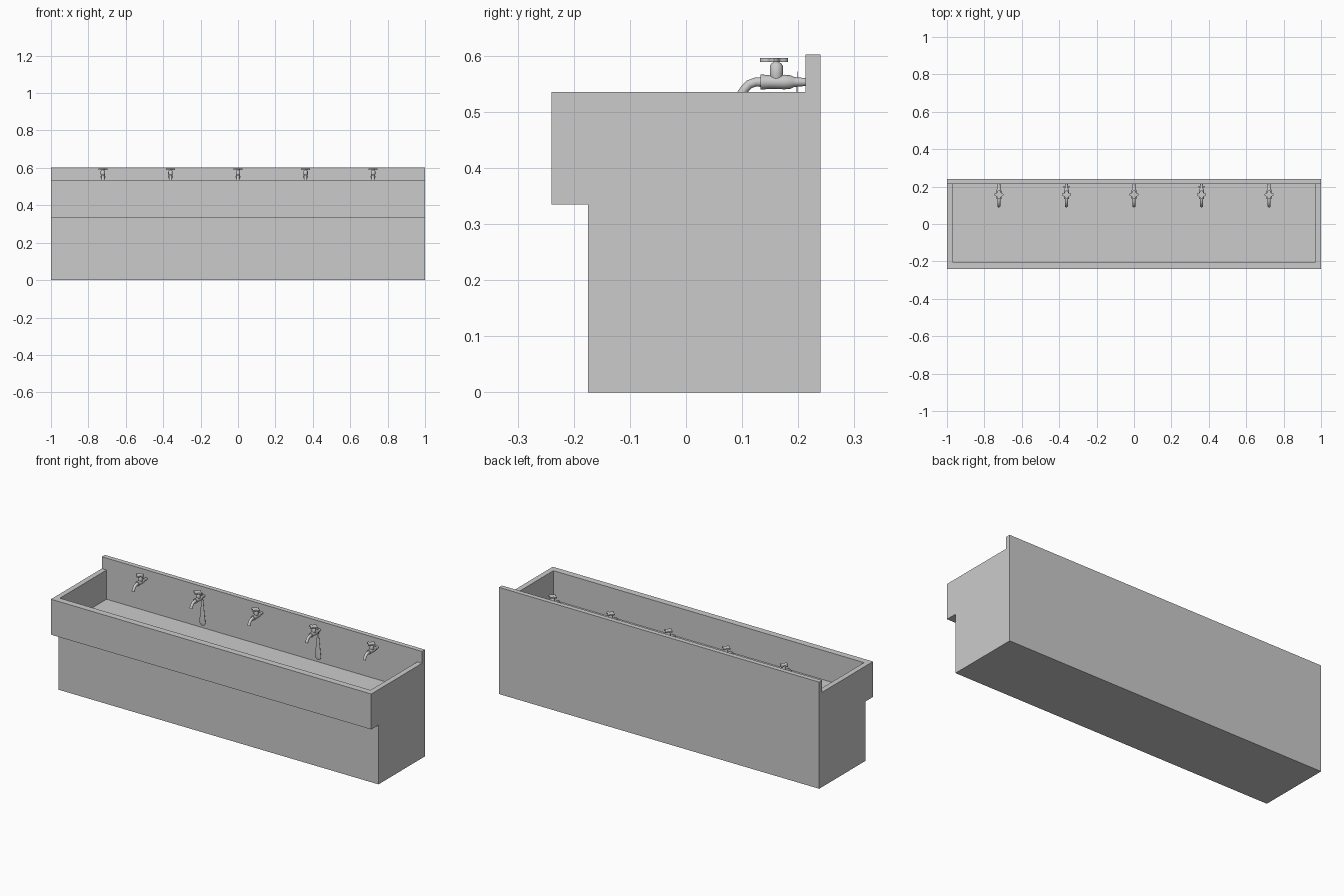
import bpy, bmesh, math
from mathutils import Vector

cube = bpy.data.objects.get("Cube")
if cube:
    bpy.data.objects.remove(cube, do_unlink=True)

grey = bpy.data.materials.new("plain_grey")
grey.use_nodes = True
GREY = (0.6, 0.6, 0.6, 1)
grey.diffuse_color = GREY
grey.node_tree.nodes["Principled BSDF"].inputs["Base Color"].default_value = GREY


def make_object(name, bm, smooth=False):
    bmesh.ops.recalc_face_normals(bm, faces=bm.faces)
    mesh = bpy.data.meshes.new(name)
    bm.to_mesh(mesh)
    bm.free()
    mesh.materials.append(grey)
    obj = bpy.data.objects.new(name, mesh)
    bpy.context.collection.objects.link(obj)
    if smooth:
        bpy.ops.object.select_all(action="DESELECT")
        obj.select_set(True)
        bpy.context.view_layer.objects.active = obj
        bpy.ops.object.shade_smooth_by_angle(angle=math.radians(40))
    return obj


def extrude_profile(name, points, x0, x1):
    """Side profile (y, z) swept along x."""
    bm = bmesh.new()
    face = bm.faces.new([bm.verts.new((x0, y, z)) for y, z in points])
    side = bmesh.ops.extrude_face_region(bm, geom=[face])["geom"]
    bmesh.ops.translate(bm, vec=(x1 - x0, 0, 0),
                        verts=[v for v in side if isinstance(v, bmesh.types.BMVert)])
    return make_object(name, bm)


def tube(bm, stations, sides=14):
    """Capped tube through (centre, radius) stations, rings square to the path."""
    centres = [Vector(c) for c, r in stations]
    rings = []
    for i, (c, r) in enumerate(stations):
        a, b = centres[max(i - 1, 0)], centres[min(i + 1, len(centres) - 1)]
        turn = (b - a).to_track_quat("Z", "X")
        rings.append([bm.verts.new(centres[i] + turn @ Vector(
            (r * math.cos(k * math.tau / sides), r * math.sin(k * math.tau / sides), 0)))
            for k in range(sides)])
    for p, q in zip(rings, rings[1:]):
        for k in range(sides):
            n = (k + 1) % sides
            bm.faces.new((p[k], p[n], q[n], q[k]))
    bm.faces.new(rings[0])
    bm.faces.new(rings[-1])


# Trough: stepped block with a raised back, hollowed out
RIM, FLOOR, WALL = 0.535, 0.37, 0.213
trough = extrude_profile("trough", [
    (-0.175, 0), (0.24, 0), (0.24, 0.602), (WALL, 0.602), (WALL, RIM),
    (-0.24, RIM), (-0.24, 0.335), (-0.175, 0.335)], -1, 1)
cutter = extrude_profile("basin_cutter", [
    (-0.203, FLOOR), (WALL, FLOOR), (WALL, 0.7), (-0.203, 0.7)], -0.97, 0.97)
cutter.hide_render = True
cut = trough.modifiers.new("basin", "BOOLEAN")
cut.operation, cut.solver, cut.object = "DIFFERENCE", "EXACT", cutter
bpy.context.view_layer.objects.active = trough
bpy.ops.object.modifier_apply(modifier="basin")
bpy.data.objects.remove(cutter, do_unlink=True)


def make_tap(x, name):
    bm = bmesh.new()
    z = 0.553
    # Barrel from the wall, with its collar
    tube(bm, [((x, y, z), r) for y, r in (
        (0.216, 0.007), (0.2, 0.008), (0.192, 0.009), (0.186, 0.012),
        (0.176, 0.013), (0.15, 0.012), (0.14, 0.013), (0.133, 0.013))])
    # Bent spout
    tube(bm, [((x, y, h), r) for y, h, r in (
        (0.138, 0.553, 0.009), (0.124, 0.553, 0.008), (0.113, 0.549, 0.008),
        (0.105, 0.541, 0.008), (0.099, 0.532, 0.008), (0.096, 0.524, 0.008))])
    # Bonnet and stem
    tube(bm, [((x, 0.161, h), r) for h, r in (
        (0.555, 0.010), (0.566, 0.012), (0.582, 0.012), (0.586, 0.009), (0.589, 0.004),
        (0.594, 0.004))])
    # Four lobed handle
    outline = []
    for k in range(32):
        a = k * math.tau / 32
        r = 0.020 + 0.005 * math.cos(4 * a)
        outline.append((x + r * math.cos(a), 0.157 + r * math.sin(a)))
    low = [bm.verts.new((px, py, 0.589)) for px, py in outline]
    top = [bm.verts.new((px, py, 0.596)) for px, py in outline]
    bm.faces.new(low)
    bm.faces.new(top)
    for k in range(32):
        n = (k + 1) % 32
        bm.faces.new((low[k], low[n], top[n], top[k]))
    make_object(name, bm, smooth=True)


for i in range(5):
    make_tap(0.361 * (i - 2), f"tap_{i + 1}")

# Flat soap nets hung from two of the taps
for side, label in ((-1, "right"), (1, "left")):
    bm = bmesh.new()
    tube(bm, [((0, 0, h), r) for h, r in (
        (0.572, 0.003), (0.54, 0.005), (0.45, 0.015), (0.41, 0.02),
        (0.397, 0.016), (0.39, 0.006))], sides=10)
    for v in bm.verts:
        v.co = (v.co.x + side * 0.361, v.co.y * 0.15 + 0.198, v.co.z)
    make_object(f"soap_net_{label}", bm, smooth=True)
